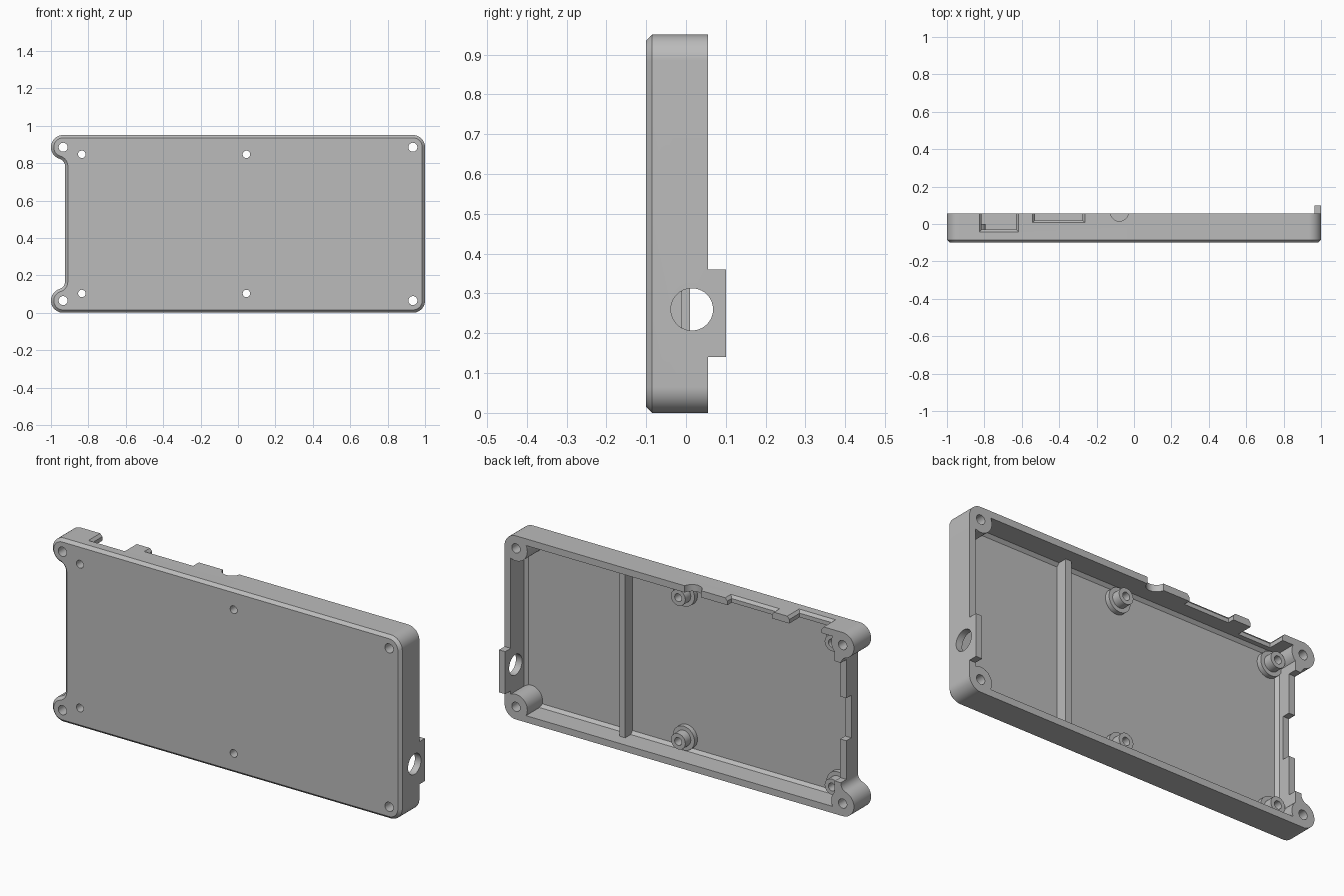
import bpy, bmesh
from math import sin, cos, radians, atan2, sqrt, degrees

cube = bpy.data.objects.get("Cube")
if cube:
    bpy.data.objects.remove(cube, do_unlink=True)

FRONT, RIM, BACK = -0.1, 0.055, 0.1
HEIGHT, WALL, FLOOR = 0.95, 0.035, -0.07
R = 0.065                      # corner radius
LEFT = -0.925                  # recessed end wall
CX, CZ = 0.935, (R, HEIGHT - R)
POSTS = [(x, z) for x in (-0.835, 0.045) for z in (0.103, 0.847)]
CORNERS = [(x, z) for x in (-CX, CX) for z in CZ]

grey = bpy.data.materials.new("plastic grey")
grey.use_nodes = True
grey.diffuse_color = (0.5, 0.5, 0.5, 1)
grey.node_tree.nodes["Principled BSDF"].inputs["Base Color"].default_value = (0.5, 0.5, 0.5, 1)


def loft(name, loops):
    """Closed solid through loops with equal point counts."""
    bm = bmesh.new()
    rings = [[bm.verts.new(p) for p in loop] for loop in loops]
    n = len(rings[0])
    for a, b in zip(rings, rings[1:]):
        for i in range(n):
            j = (i + 1) % n
            bm.faces.new((a[i], a[j], b[j], b[i]))
    bm.faces.new(rings[0])
    bm.faces.new(rings[-1][::-1])
    bmesh.ops.recalc_face_normals(bm, faces=bm.faces)
    mesh = bpy.data.meshes.new(name)
    bm.to_mesh(mesh)
    bm.free()
    obj = bpy.data.objects.new(name, mesh)
    bpy.context.collection.objects.link(obj)
    return obj


def rect(x0, x1, z0, z1, y):
    return [(x0, y, z0), (x1, y, z0), (x1, y, z1), (x0, y, z1)]


def box(name, x0, x1, y0, y1, z0, z1):
    return loft(name, [rect(x0, x1, z0, z1, y0), rect(x0, x1, z0, z1, y1)])


def rod(name, x, z, r, y0, y1):
    """Cylinder along y."""
    ring = [(r * cos(radians(a)), r * sin(radians(a))) for a in range(0, 360, 9)]
    return loft(name, [[(x + u, y, z + v) for u, v in ring] for y in (y0, y1)])


def cut(target, cutter):
    mod = target.modifiers.new("cut", 'BOOLEAN')
    mod.operation, mod.solver, mod.object = 'DIFFERENCE', 'EXACT', cutter
    bpy.context.view_layer.objects.active = target
    bpy.ops.object.modifier_apply(modifier=mod.name)
    bpy.data.objects.remove(cutter, do_unlink=True)


def arc(x, z, r, a0, a1, steps=14):
    angles = [radians(a0 + (a1 - a0) * i / steps) for i in range(steps + 1)]
    return [(x + r * cos(a), z + r * sin(a)) for a in angles]


def outline(inset, y):
    """Case outline: round corners at one end, two ears at the other."""
    f = 0.04
    fx = LEFT - f
    dx = fx + CX
    dz = sqrt((R + f) ** 2 - dx ** 2)
    turn = degrees(atan2(dz, dx))
    half = arc(CX, R, R - inset, 360, 270)
    half += arc(-CX, R, R - inset, 270, turn, 24)
    half += arc(fx, R + dz, f + inset, turn + 180, 360)
    full = half + [(x, HEIGHT - z) for x, z in reversed(half)]
    return [(x, y, z) for x, z in full]


# Outer shell with chamfered front edge
case = loft("case_tray", [outline(0.015, FRONT), outline(0, FRONT + 0.015), outline(0, BACK)])
case.data.materials.append(grey)

# Lower the rim everywhere except at the cable tab
trim = box("rim_trim", -1.2, 1.2, RIM, 0.3, -0.2, 1.2)
cut(trim, box("cable_tab", 0.9, 1.3, 0, 0.5, 0.14, 0.36))
cut(case, trim)

# Hollow interior, leaving bosses, divider and standoffs standing
inner = (LEFT + WALL, 1 - WALL, WALL, HEIGHT - WALL)
c = 0.015
small = (inner[0] + c, inner[1] - c, inner[2] + c, inner[3] - c)
cavity = loft("cavity", [rect(*small, FLOOR), rect(*inner, FLOOR + c), rect(*inner, 0.2)])
for x, z in CORNERS:
    cut(cavity, rod("corner_boss", x, z, R, -0.2, 0.4))
cut(cavity, box("divider", 0.355, 0.388, -0.2, -0.01, -0.2, 1.2))
for x, z in POSTS:
    cut(cavity, rod("standoff_base", x, z, 0.062, -0.2, -0.045))
    cut(cavity, rod("standoff_post", x, z, 0.041, -0.2, 0.0))
cut(case, cavity)

# Screw holes
for x, z in CORNERS:
    cut(case, rod("corner_hole", x, z, 0.024, -0.3, 0.3))
for x, z in POSTS:
    cut(case, rod("standoff_hole", x, z, 0.02, -0.3, 0.3))

# Ports in the top wall, flared outwards
for x0, x1, y0 in ((-0.815, -0.63, -0.03), (-0.53, -0.275, 0.02)):
    loops = []
    for z, g in ((0.9, 0), (0.936, 0), (0.956, 0.017)):
        loops.append([(x0 - g, y0 - g, z), (x1 + g, y0 - g, z), (x1 + g, 0.3, z), (x0 - g, 0.3, z)])
    cut(case, loft("port_cut", loops))
ring = [(0.048 * cos(radians(a)), 0.048 * sin(radians(a))) for a in range(0, 360, 9)]
cut(case, loft("jack_cut", [[(-0.078 + u, 0.063 + v, z) for u, v in ring] for z in (0.88, 1.1)]))

# Stepped end wall and the cable hole through the tab
cut(case, box("end_step", -1.1, -0.88, 0.01, 0.3, 0.17, 0.79))
cut(case, box("end_notch", -1.1, -0.88, -0.03, 0.3, 0.37, 0.59))
hole = [(0.053 * cos(radians(a)), 0.053 * sin(radians(a))) for a in range(0, 360, 9)]
cut(case, loft("cable_hole", [[(x, 0.015 + u, 0.26 + v) for u, v in hole] for x in (0.92, 1.1)]))

bpy.ops.object.select_all(action='DESELECT')
case.select_set(True)
bpy.context.view_layer.objects.active = case
bpy.ops.object.shade_smooth_by_angle(angle=radians(30))
